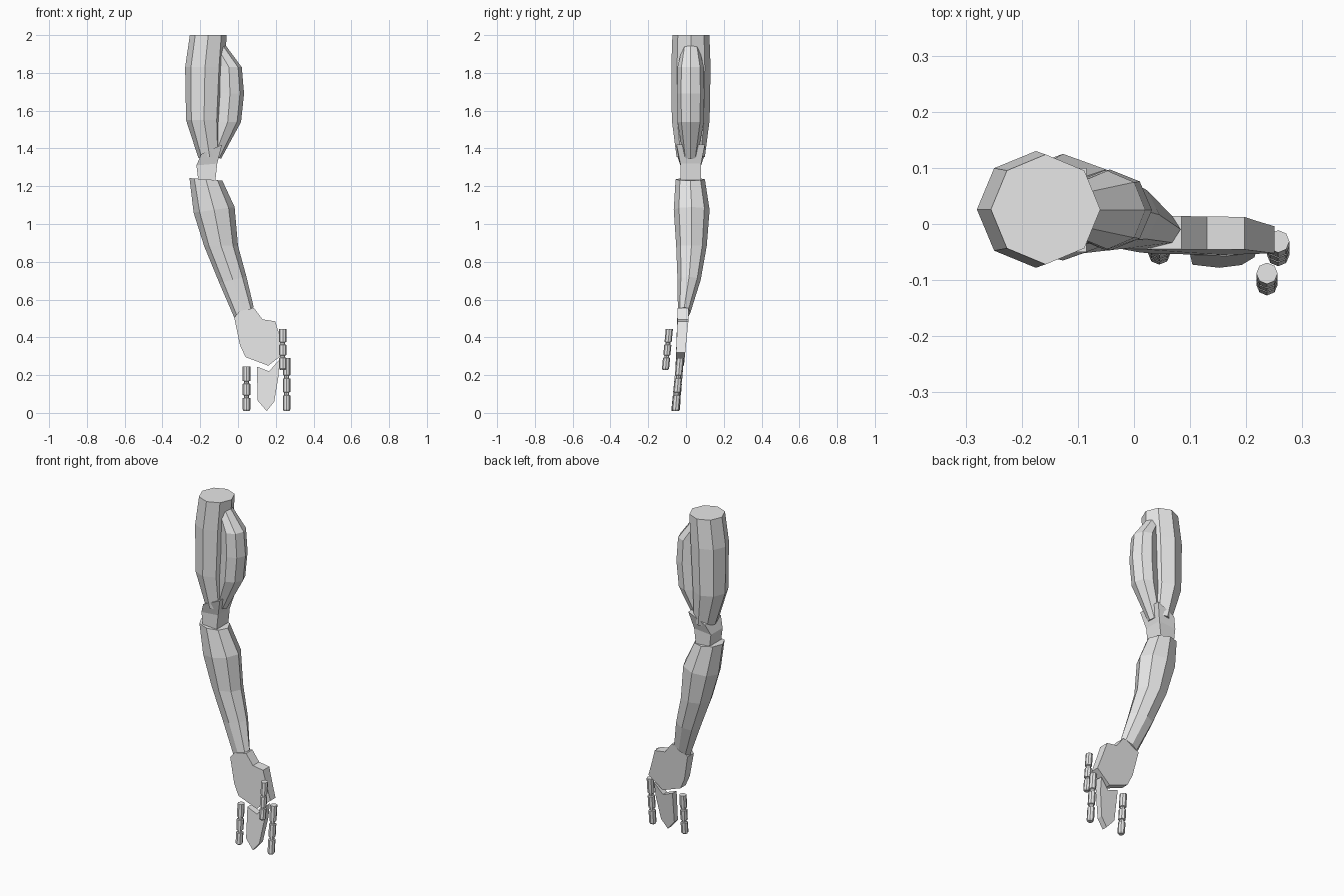
import bpy, bmesh, math
from mathutils import Vector

cube = bpy.data.objects.get("Cube")
if cube:
    bpy.data.objects.remove(cube, do_unlink=True)

grey = bpy.data.materials.new("light_grey")
grey.use_nodes = True
grey.diffuse_color = (0.8, 0.8, 0.8, 1)
grey.node_tree.nodes["Principled BSDF"].inputs["Base Color"].default_value = (0.8, 0.8, 0.8, 1)


def finish(name, bm):
    bmesh.ops.recalc_face_normals(bm, faces=bm.faces)
    me = bpy.data.meshes.new(name)
    bm.to_mesh(me)
    bm.free()
    me.materials.append(grey)
    ob = bpy.data.objects.new(name, me)
    bpy.context.collection.objects.link(ob)
    return ob


def loft(name, rings, sides=8, phase=0.0, grow=1.0):
    """Skin closed rings, each given as (x_left, z_left, x_right, z_right, y_front, y_back)."""
    bm = bmesh.new()
    loops = []
    for xl, zl, xr, zr, y0, y1 in rings:
        mid = Vector(((xl + xr) / 2, (y0 + y1) / 2, (zl + zr) / 2))
        u = Vector(((xr - xl) / 2, 0, (zr - zl) / 2)) * grow
        v = Vector((0, (y1 - y0) / 2, 0)) * grow
        angles = [phase + math.tau * i / sides for i in range(sides)]
        loops.append([bm.verts.new(mid + u * math.cos(a) + v * math.sin(a)) for a in angles])
    for a, b in zip(loops, loops[1:]):
        for i in range(sides):
            j = (i + 1) % sides
            bm.faces.new((a[i], a[j], b[j], b[i]))
    bm.faces.new(loops[0])
    bm.faces.new(loops[-1])
    return finish(name, bm)


def slab(name, outline, front, back):
    """Thick plate from an x-z outline; front and back give y as a function of z."""
    bm = bmesh.new()
    f = [bm.verts.new((x, front(z), z)) for x, z in outline]
    b = [bm.verts.new((x, back(z), z)) for x, z in outline]
    bm.faces.new(f)
    bm.faces.new(b)
    for i in range(len(outline)):
        j = (i + 1) % len(outline)
        bm.faces.new((f[i], f[j], b[j], b[i]))
    return finish(name, bm)


def finger(name, x, z_top, z_bottom, y_top, y_bottom, r=0.02):
    """Three stiff joints divided by narrow necks."""
    profile = [(0, 1), (0.32, 1), (0.33, 0.65), (0.38, 0.65), (0.39, 1),
               (0.64, 1), (0.65, 0.65), (0.70, 0.65), (0.71, 1), (0.97, 1), (1, 0.75)]
    rings = []
    for t, s in profile:
        z = z_top + (z_bottom - z_top) * t
        y = y_top + (y_bottom - y_top) * t
        rings.append((x - r * s, z, x + r * s, z, y - r * s, y + r * s))
    return loft(name, rings)


# Upper arm column
loft("upper_arm", [
    (-0.255, 2.00, -0.06, 2.00, -0.072, 0.124),
    (-0.28, 1.83, -0.07, 1.83, -0.078, 0.130),
    (-0.275, 1.55, -0.085, 1.55, -0.075, 0.125),
    (-0.21, 1.35, -0.09, 1.36, -0.050, 0.100),
])

# Bulging muscle on the inner side
loft("upper_arm_muscle", [
    (-0.14, 1.90, -0.065, 1.945, -0.022, 0.072),
    (-0.115, 1.83, 0.02, 1.83, -0.045, 0.095),
    (-0.117, 1.69, 0.032, 1.69, -0.047, 0.097),
    (-0.125, 1.54, 0.016, 1.54, -0.045, 0.095),
    (-0.16, 1.37, -0.09, 1.345, -0.015, 0.060),
])

# Boxy elbow joint
loft("elbow", [
    (-0.195, 1.37, -0.085, 1.42, -0.050, 0.100),
    (-0.22, 1.31, -0.11, 1.32, -0.030, 0.080),
    (-0.21, 1.23, -0.12, 1.23, -0.030, 0.080),
], sides=4, phase=math.pi / 4, grow=math.sqrt(2))

# Forearm narrowing to the wrist
loft("forearm", [
    (-0.257, 1.243, -0.083, 1.23, -0.055, 0.100),
    (-0.235, 1.06, -0.018, 1.09, -0.065, 0.125),
    (-0.18, 0.885, 0.00, 0.885, -0.052, 0.110),
    (-0.10, 0.69, 0.045, 0.72, -0.045, 0.078),
    (-0.02, 0.505, 0.083, 0.56, -0.043, 0.024),
])

# Palm
slab("palm", [
    (-0.02, 0.505), (0.01, 0.54), (0.085, 0.555), (0.13, 0.495), (0.197, 0.485),
    (0.22, 0.41), (0.25, 0.32), (0.16, 0.25), (0.04, 0.295), (0.01, 0.36),
], lambda z: -0.045 - max(0, 0.5 - z) * 0.04, lambda z: 0.014 - max(0, 0.5 - z) * 0.10)

# Joined middle fingers
slab("joined_fingers", [
    (0.10, 0.245), (0.165, 0.22), (0.217, 0.28), (0.215, 0.20),
    (0.192, 0.06), (0.152, 0.01), (0.104, 0.065),
], lambda z: -0.079 + z * 0.10, lambda z: -0.047 + z * 0.13)

# Separate fingers and thumb
finger("outer_finger", 0.045, 0.245, 0.01, -0.035, -0.053)
finger("inner_finger", 0.257, 0.29, 0.01, -0.031, -0.056)
finger("thumb", 0.237, 0.445, 0.228, -0.088, -0.109, 0.019)
